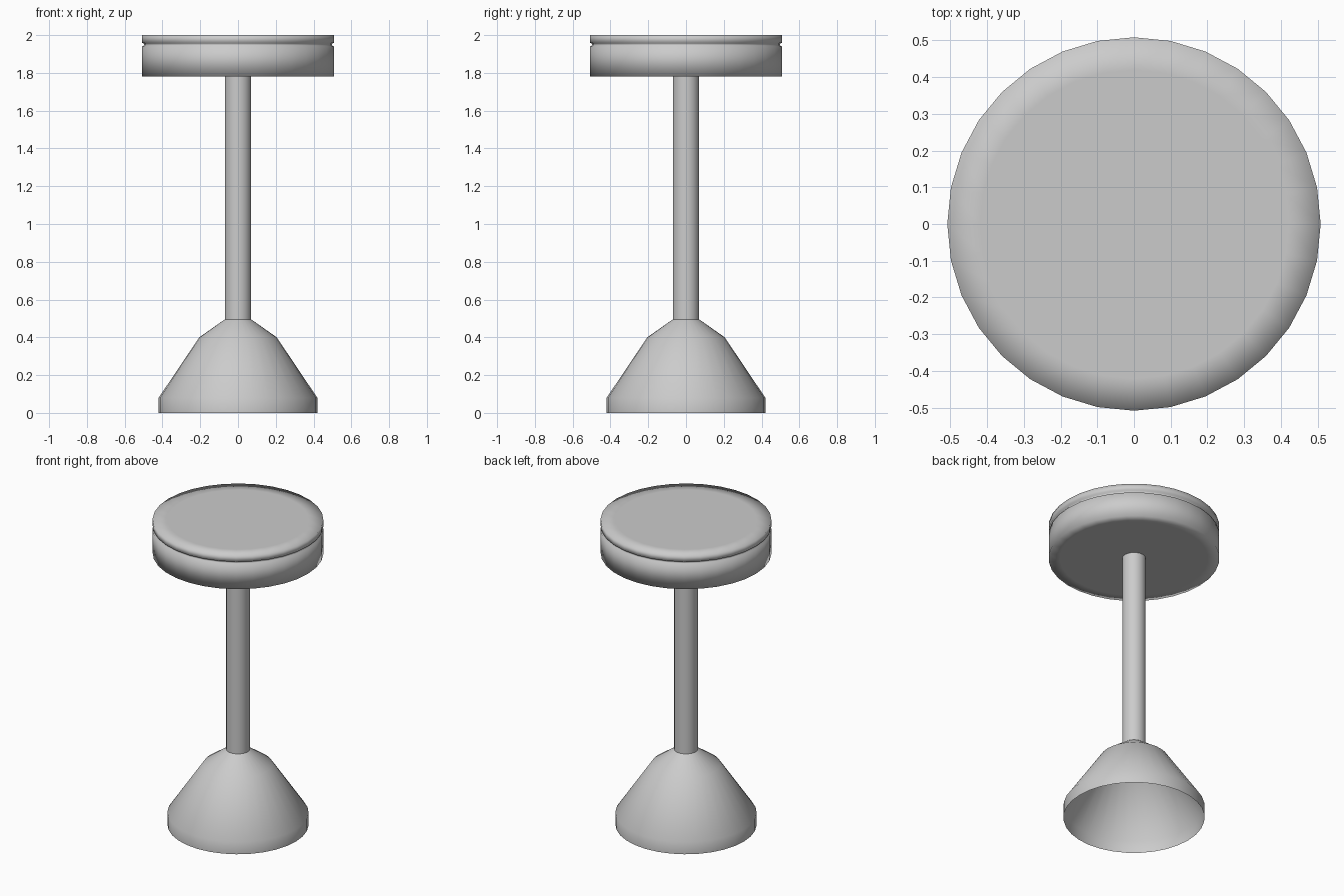
import bpy
import bmesh
from math import cos, sin, tau

if "Cube" in bpy.data.objects:
    bpy.data.objects.remove(bpy.data.objects["Cube"])

SIDES = 32


def lathe(name, profile, cap_start=False, cap_end=False):
    """Revolve (radius, z) points, listed bottom to top on the outside, about z."""
    bm = bmesh.new()
    rings = [[bm.verts.new((r * cos(tau * i / SIDES), r * sin(tau * i / SIDES), z))
              for i in range(SIDES)] for r, z in profile]
    for low, high in zip(rings, rings[1:]):
        for i in range(SIDES):
            j = (i + 1) % SIDES
            bm.faces.new((low[i], low[j], high[j], high[i]))
    if cap_start:
        bm.faces.new(rings[0][::-1])
    if cap_end:
        bm.faces.new(rings[-1])
    for face in bm.faces:
        face.smooth = True
    mesh = bpy.data.meshes.new(name)
    bm.to_mesh(mesh)
    bm.free()
    obj = bpy.data.objects.new(name, mesh)
    bpy.context.collection.objects.link(obj)
    return obj


# Hollow flared foot, open underneath
lathe("base", [(0.42, 0), (0.42, 0.08), (0.205, 0.40), (0.07, 0.495)])

# Central column
lathe("post", [(0.07, 0.495), (0.07, 1.78)])

# Seat drum: underside, side wall, narrow seam groove and padded top
lathe("seat", [(0.07, 1.78), (0.10, 1.78), (0.44, 1.78), (0.508, 1.78),
               (0.508, 1.94), (0.498, 1.945), (0.498, 1.955), (0.508, 1.96),
               (0.508, 2.0), (0.42, 2.0)], cap_end=True)
